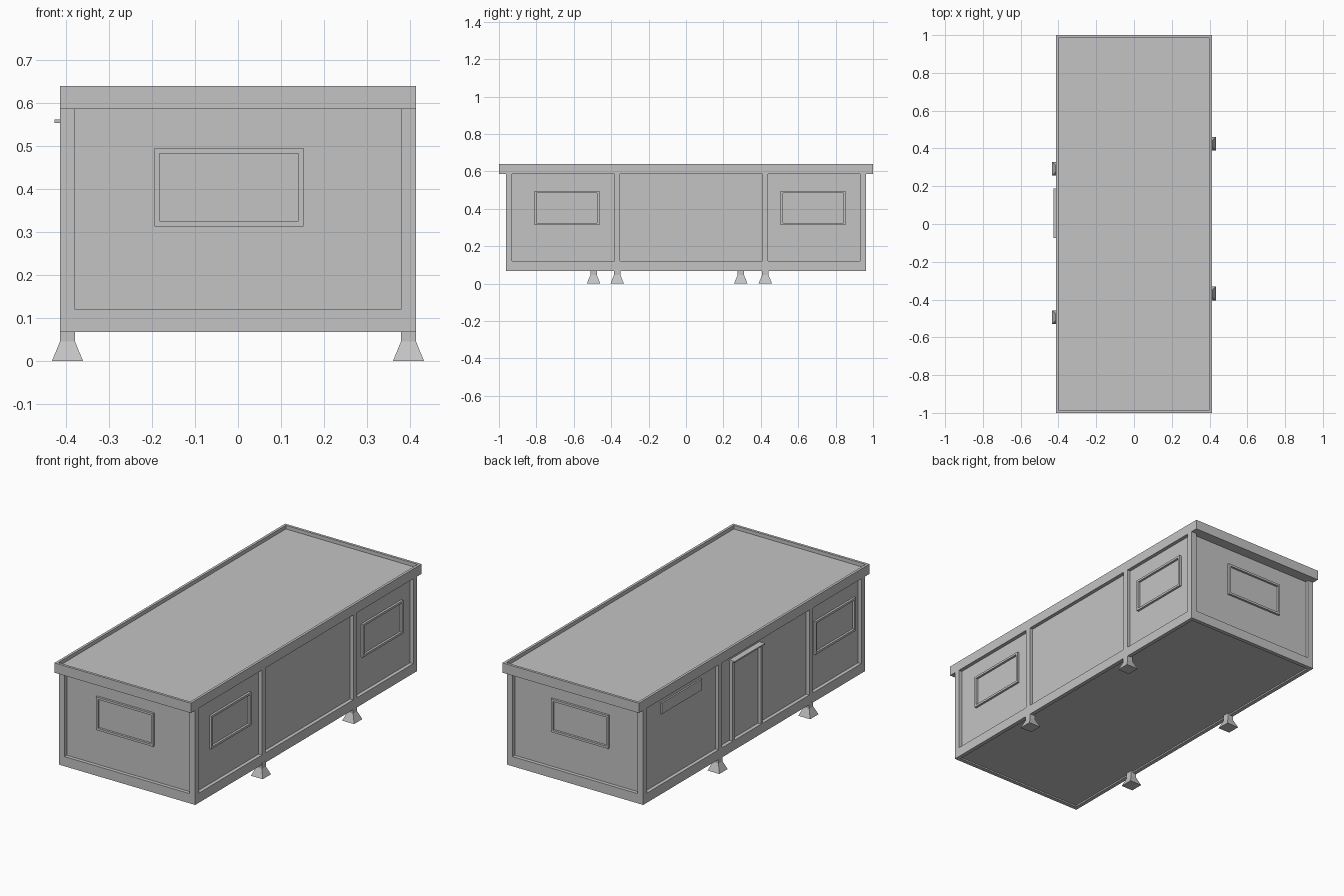
import bpy, bmesh
from mathutils import Matrix, Vector
from math import pi

cube = bpy.data.objects.get("Cube")
if cube:
    bpy.data.objects.remove(cube)

grey = bpy.data.materials.new("plain_grey")
grey.use_nodes = True
grey.diffuse_color = (0.55, 0.55, 0.55, 1)
grey.node_tree.nodes["Principled BSDF"].inputs["Base Color"].default_value = (0.55, 0.55, 0.55, 1)

HX, HY = 0.414, 0.962          # half size of the cabin
DEEP = 0.02                    # how far panels sit behind the frame
BASE, SILL, EAVE, TOP = 0.067, 0.12, 0.586, 0.64


def finish(name, bm, matrix=None):
    bmesh.ops.recalc_face_normals(bm, faces=bm.faces)
    mesh = bpy.data.meshes.new(name)
    bm.to_mesh(mesh)
    bm.free()
    mesh.materials.append(grey)
    obj = bpy.data.objects.new(name, mesh)
    if matrix:
        obj.matrix_world = matrix
    bpy.context.collection.objects.link(obj)
    return obj


def box(name, x, y, z):
    """Box from three (low, high) ranges."""
    bm = bmesh.new()
    bmesh.ops.create_cube(bm, size=1)
    for v in bm.verts:
        v.co = [(r[0] + r[1]) / 2 + c * (r[1] - r[0]) for r, c in zip((x, y, z), v.co)]
    return finish(name, bm)


def ring(name, hw, hh, border, depth, matrix):
    """Rectangular frame in the local XY plane, extruded along +Z."""
    bm = bmesh.new()
    corners = ((-1, -1), (1, -1), (1, 1), (-1, 1))
    outer = [bm.verts.new((a * hw, b * hh, 0)) for a, b in corners]
    inner = [bm.verts.new((a * (hw - border), b * (hh - border), 0)) for a, b in corners]
    faces = []
    for i in range(4):
        j = (i + 1) % 4
        faces.append(bm.faces.new((outer[i], outer[j], inner[j], inner[i])))
    ext = bmesh.ops.extrude_face_region(bm, geom=faces, use_keep_orig=True)
    moved = [g for g in ext["geom"] if isinstance(g, bmesh.types.BMVert)]
    bmesh.ops.translate(bm, verts=moved, vec=(0, 0, depth))
    return finish(name, bm, matrix)


def window(name, x, y, turn):
    """Raised frame on a wall; turn is the wall's heading about Z (0 = front)."""
    place = (Matrix.Translation((x, y, 0.404)) @ Matrix.Rotation(turn, 4, 'Z')
             @ Matrix.Rotation(pi / 2, 4, 'X'))
    ring(name, 0.174, 0.091, 0.012, 0.012, place)


def foot(name, x, y):
    """Square footing that flares out to the ground."""
    bm = bmesh.new()
    loops = []
    for half, z in ((0.036, 0), (0.0175, 0.045), (0.0175, BASE + 0.01)):
        loops.append([bm.verts.new((x + a * half, y + b * half, z))
                      for a, b in ((-1, -1), (1, -1), (1, 1), (-1, 1))])
    for low, high in zip(loops, loops[1:]):
        for i in range(4):
            j = (i + 1) % 4
            bm.faces.new((low[i], low[j], high[j], high[i]))
    bm.faces.new(loops[0])
    bm.faces.new(loops[-1])
    finish(name, bm)


# Walls and floor as one inset core
WX, WY = HX - DEEP, HY - DEEP
box("wall_panels", (-WX, WX), (-WY, WY), (BASE + 0.008, EAVE + 0.01))

# Sill around the base
ring("base_sill", HX, HY, DEEP + 0.002, SILL - BASE, Matrix.Translation((0, 0, BASE)))

# Corner posts
for sx, side in ((-1, "right"), (1, "left")):
    for sy, end in ((-1, "front"), (1, "back")):
        box(f"{end}_{side}_corner_post", sorted((sx * 0.38, sx * HX)),
            sorted((sy * 0.929, sy * HY)), (SILL, EAVE))

# Side posts, each with a footing below it
for side, sx, spots in (("left", 1, (-0.368, 0.424)), ("right", -1, (-0.494, 0.293))):
    for end, y in zip(("front", "back"), spots):
        box(f"{end}_{side}_side_post", sorted((sx * 0.38, sx * HX)),
            (y - 0.015, y + 0.015), (SILL, EAVE))
        foot(f"{end}_{side}_foot", sx * 0.397, y)

# Flat roof with a raised rim
box("roof_deck", (-HX + 0.005, HX - 0.005), (-0.995, 0.995), (EAVE + 0.002, TOP - 0.02))
ring("roof_rim", HX, 1, 0.014, TOP - EAVE, Matrix.Translation((0, 0, EAVE)))
box("roof_soffit", (-HX + 0.005, HX - 0.005), (-0.995, 0.995), (EAVE, EAVE + 0.01))

# Windows
window("front_window_frame", -0.021, -WY, 0)
window("back_window_frame", -0.021, WY, pi)
window("left_front_window_frame", WX, -0.637, pi / 2)
window("left_back_window_frame", WX, 0.68, pi / 2)
window("right_front_window_frame", -WX, -0.72, -pi / 2)

# High narrow window on the right wall
box("narrow_window", (-WX - 0.009, -WX + 0.01), (0.435, 0.785), (0.495, 0.555))

# Door surround and hood
for name, y in (("door_front_jamb", -0.067), ("door_back_jamb", 0.179)):
    box(name, (-HX, -WX + 0.01), (y - 0.007, y + 0.007), (SILL, 0.555))
box("door_hood", (-0.427, -WX + 0.01), (-0.075, 0.188), (0.554, 0.562))
